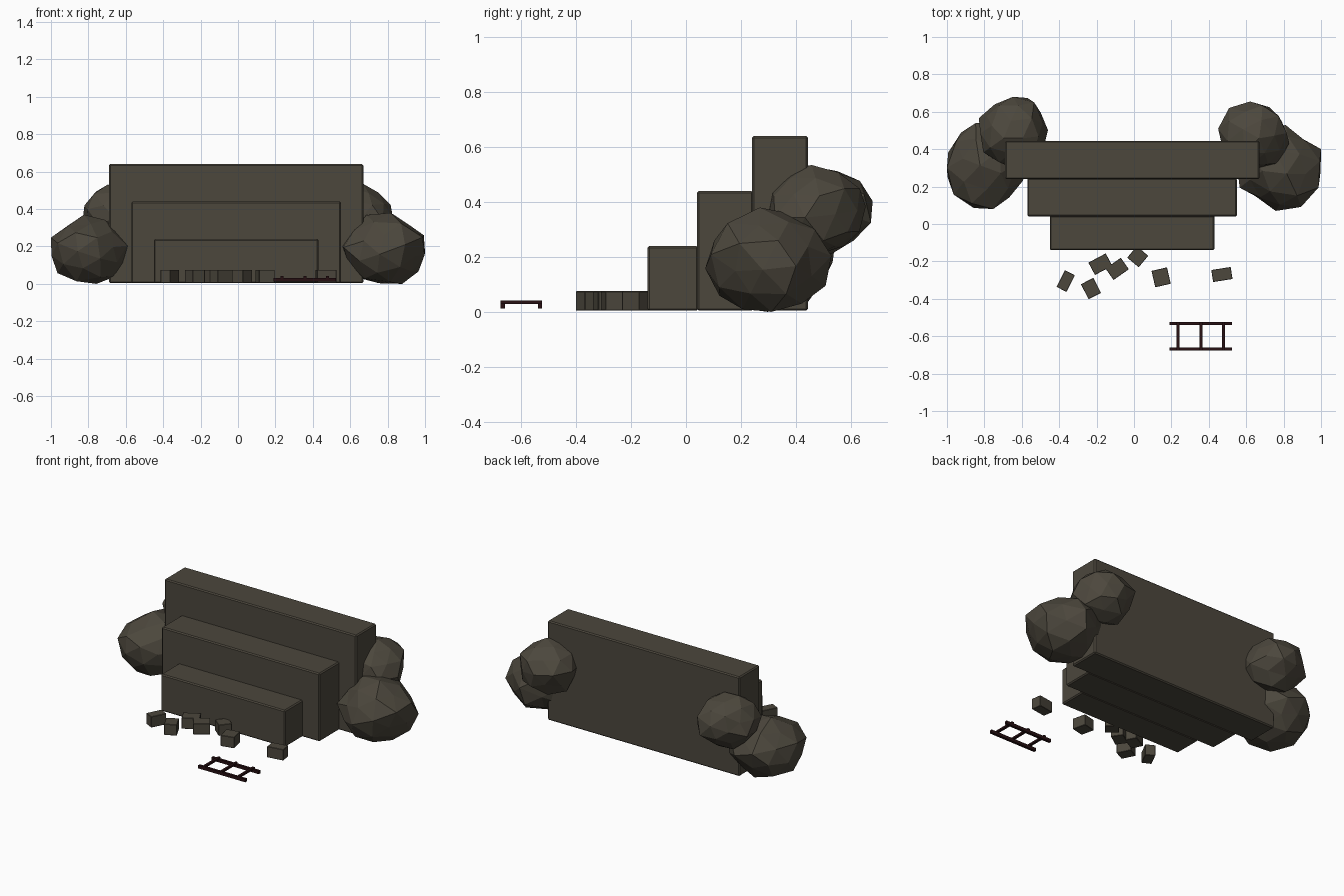
import bpy, bmesh, math, random
from mathutils import Vector, Matrix

if "Cube" in bpy.data.objects:
    bpy.data.objects.remove(bpy.data.objects["Cube"])


def material(name, rgb):
    m = bpy.data.materials.new(name)
    m.diffuse_color = (*rgb, 1)
    m.use_nodes = True
    m.node_tree.nodes["Principled BSDF"].inputs["Base Color"].default_value = m.diffuse_color
    return m


STONE = material("dark_stone", (0.072, 0.063, 0.046))
WOOD = material("dark_red_wood", (0.020, 0.005, 0.006))


def finish(bm, name, mat):
    bmesh.ops.recalc_face_normals(bm, faces=bm.faces)
    me = bpy.data.meshes.new(name)
    bm.to_mesh(me)
    bm.free()
    me.materials.append(mat)
    ob = bpy.data.objects.new(name, me)
    bpy.context.collection.objects.link(ob)
    return ob


def box(name, lo, hi, mat, bevel=0.0, turn=0.0):
    lo, hi = Vector(lo), Vector(hi)
    bm = bmesh.new()
    bmesh.ops.create_cube(bm, size=1)
    bmesh.ops.scale(bm, vec=hi - lo, verts=bm.verts)
    if bevel:
        bmesh.ops.bevel(bm, geom=bm.edges[:], offset=bevel, segments=1, affect='EDGES')
    ob = finish(bm, name, mat)
    ob.location = (lo + hi) / 2
    ob.rotation_euler.z = math.radians(turn)
    return ob


def boulder(name, lo, hi, seed, spin):
    """Rough faceted rock fitted exactly between two corners."""
    rng = random.Random(seed)
    bm = bmesh.new()
    bmesh.ops.create_icosphere(bm, subdivisions=2, radius=1)
    bmesh.ops.rotate(bm, matrix=Matrix.Rotation(spin, 3, (0.4, 0.7, 0.6)), verts=bm.verts)
    for v in bm.verts:
        v.co *= rng.uniform(0.9, 1.08)
    for axis in range(3):
        vals = [v.co[axis] for v in bm.verts]
        a, b = min(vals), max(vals)
        for v in bm.verts:
            v.co[axis] = lo[axis] + (v.co[axis] - a) / (b - a) * (hi[axis] - lo[axis])
    return finish(bm, name, STONE)


# Three stepped stone terraces
box("lower_terrace", (-0.45, -0.14, 0.004), (0.43, 0.045, 0.24), STONE, 0.007)
box("middle_terrace", (-0.57, 0.04, 0.004), (0.55, 0.245, 0.44), STONE, 0.007)
box("upper_terrace", (-0.69, 0.24, 0.004), (0.67, 0.445, 0.64), STONE, 0.007)

# Boulders leaning on both ends
boulder("left_large_boulder", (-1.0, 0.08, 0.0), (-0.565, 0.54, 0.37), 3, 0.5)
boulder("left_small_boulder", (-0.83, 0.30, 0.21), (-0.46, 0.68, 0.53), 8, 1.1)
boulder("right_large_boulder", (0.55, 0.07, 0.0), (1.0, 0.53, 0.38), 5, 0.9)
boulder("right_small_boulder", (0.45, 0.30, 0.21), (0.83, 0.655, 0.535), 12, 0.2)

# Loose rubble blocks: x, y, width, depth, turn
RUBBLE = [(-0.365, -0.305, 0.06, 0.10, -27), (-0.18, -0.215, 0.105, 0.075, 28),
          (-0.09, -0.24, 0.10, 0.075, 35), (-0.23, -0.345, 0.075, 0.09, 27),
          (0.02, -0.175, 0.08, 0.08, -40), (0.145, -0.285, 0.085, 0.09, 13),
          (0.47, -0.27, 0.105, 0.065, 9)]
for i, (x, y, w, d, a) in enumerate(RUBBLE):
    box(f"rubble_block_{i + 1}", (x - w / 2, y - d / 2, 0.005),
        (x + w / 2, y + d / 2, 0.075), STONE, 0.002, a)

# Ladder lying on the ground
for side, y in (("front", -0.668), ("back", -0.532)):
    box(f"ladder_{side}_rail", (0.19, y - 0.008, 0.012), (0.525, y + 0.008, 0.032), WOOD)
for i, x in enumerate((0.235, 0.357, 0.478)):
    box(f"ladder_rung_{i + 1}", (x - 0.008, -0.676, 0.029), (x + 0.008, -0.524, 0.041), WOOD)
